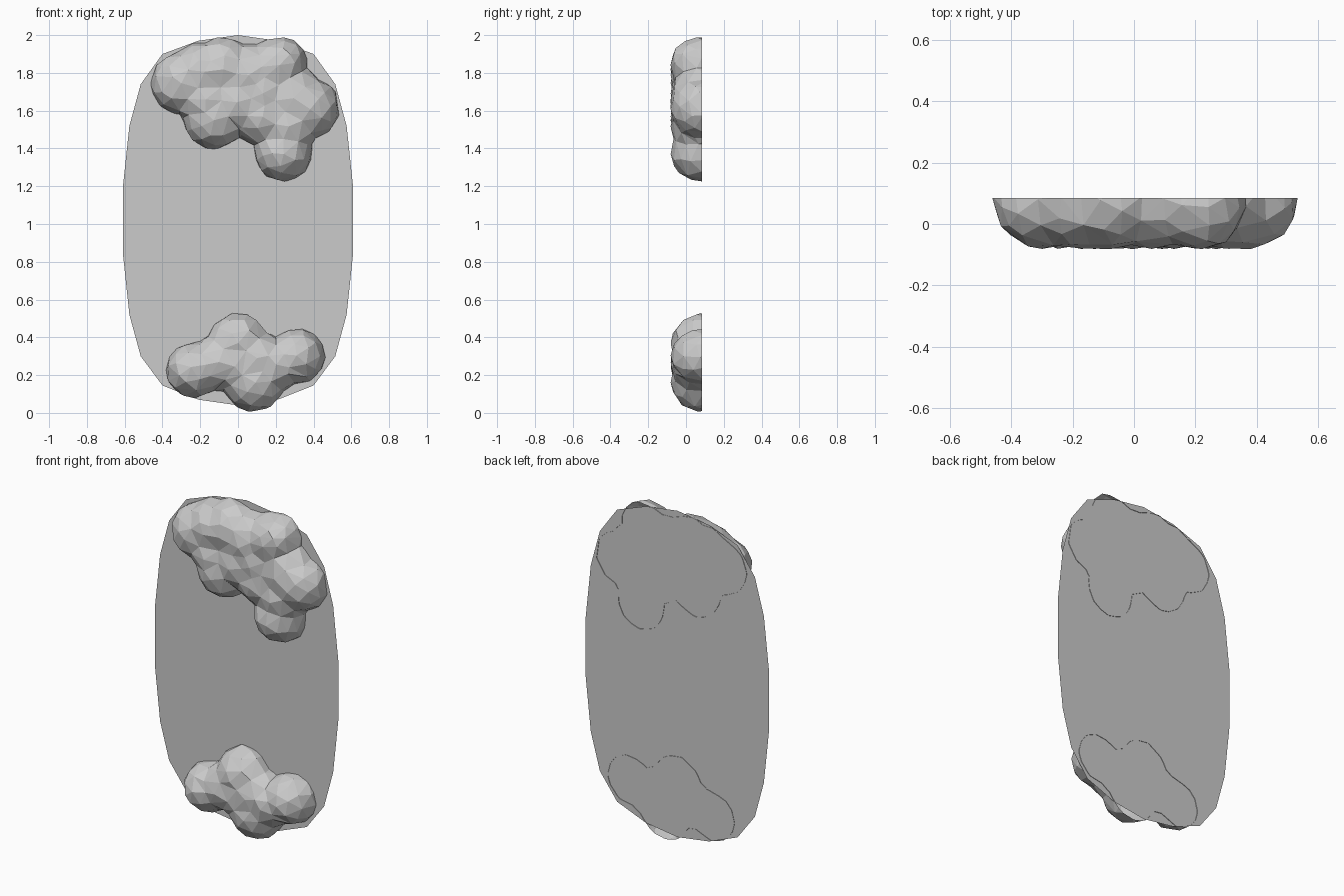
import bpy, bmesh, math

if "Cube" in bpy.data.objects:
    bpy.data.objects.remove(bpy.data.objects["Cube"])

BACK = 0.085   # plane of the flat backs
DEPTH = 0.168  # how far the lumps stand out


def new_object(name, bm):
    mesh = bpy.data.meshes.new(name)
    bm.to_mesh(mesh)
    bm.free()
    obj = bpy.data.objects.new(name, mesh)
    bpy.context.collection.objects.link(obj)
    return obj


def lump_cluster(name, lumps, faces):
    """Melt round lumps (x, z, radius) together, facet them and cut the back open."""
    bm = bmesh.new()
    for x, z, r in lumps:
        ball = bmesh.ops.create_icosphere(bm, subdivisions=3, radius=1)["verts"]
        bmesh.ops.scale(bm, vec=(r, DEPTH, r), verts=ball)
        bmesh.ops.translate(bm, vec=(x, BACK, z), verts=ball)
    obj = new_object(name, bm)
    remesh = obj.modifiers.new("melt", 'REMESH')
    remesh.mode = 'VOXEL'
    remesh.voxel_size = 0.02
    smooth = obj.modifiers.new("soften", 'SMOOTH')
    smooth.factor = 0.5
    smooth.iterations = 6
    dg = bpy.context.evaluated_depsgraph_get()
    count = len(obj.evaluated_get(dg).data.polygons) * 2
    dec = obj.modifiers.new("facet", 'DECIMATE')
    dec.ratio = faces / count
    dg = bpy.context.evaluated_depsgraph_get()
    bm = bmesh.new()
    bm.from_mesh(obj.evaluated_get(dg).to_mesh())
    obj.modifiers.clear()
    bmesh.ops.bisect_plane(bm, geom=bm.verts[:] + bm.edges[:] + bm.faces[:],
                           plane_co=(0, BACK, 0), plane_no=(0, 1, 0), clear_outer=True)
    for f in bm.faces:
        f.smooth = False
    bm.to_mesh(obj.data)
    bm.free()
    return obj


# Thin oval backing sheet, mirrored left to right
side = [(0.21, 1.97), (0.40, 1.90), (0.515, 1.74), (0.575, 1.52), (0.61, 1.19),
        (0.61, 0.85), (0.575, 0.52), (0.515, 0.30), (0.40, 0.145), (0.21, 0.07)]
outline = [(0, 2.0)] + side + [(0, 0.04)] + [(-x, z) for x, z in reversed(side)]
bm = bmesh.new()
bm.faces.new([bm.verts.new((x, BACK - 0.003, z)) for x, z in reversed(outline)])
bm.normal_update()
if bm.faces[:][0].normal.y > 0:
    bmesh.ops.reverse_faces(bm, faces=bm.faces[:])
new_object("oval_backing", bm)

# Upper cluster of lumps
lump_cluster("upper_cluster", [
    (-0.30, 1.745, 0.165), (-0.19, 1.80, 0.165), (-0.08, 1.825, 0.165),
    (0.06, 1.79, 0.165), (0.20, 1.83, 0.155), (0.235, 1.86, 0.13),
    (-0.13, 1.555, 0.16), (-0.17, 1.66, 0.16), (0.0, 1.64, 0.17),
    (0.13, 1.57, 0.155), (0.13, 1.69, 0.16), (0.29, 1.67, 0.17),
    (0.375, 1.615, 0.165), (0.27, 1.52, 0.155), (0.24, 1.375, 0.153)], 520)

# Lower cluster of lumps
lump_cluster("lower_cluster", [
    (-0.235, 0.225, 0.148), (-0.10, 0.27, 0.15), (0.0, 0.365, 0.165),
    (0.0, 0.25, 0.155), (0.085, 0.165, 0.162), (0.10, 0.29, 0.15),
    (0.20, 0.255, 0.145), (0.315, 0.30, 0.148)], 320)
